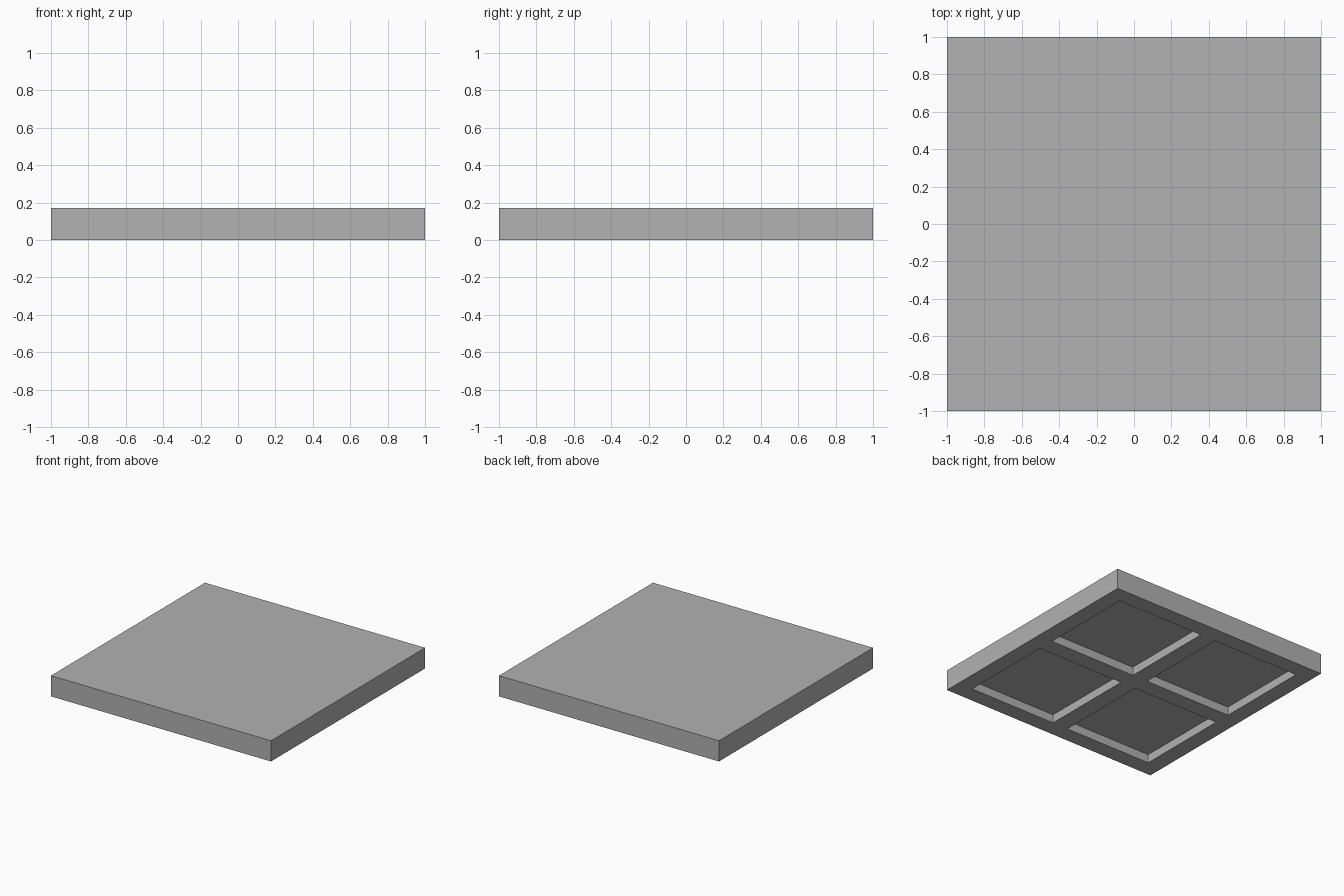
import bpy
import bmesh
from mathutils import Matrix

if "Cube" in bpy.data.objects:
    bpy.data.objects.remove(bpy.data.objects["Cube"], do_unlink=True)

SIZE, HEIGHT = 2.0, 0.17
INNER, OUTER = 0.07, 0.865   # pocket edges measured from the centre lines
DEPTH = 0.07


def make_material(name, rgb):
    mat = bpy.data.materials.new(name)
    mat.use_nodes = True
    mat.diffuse_color = (*rgb, 1)
    mat.node_tree.nodes["Principled BSDF"].inputs["Base Color"].default_value = (*rgb, 1)
    return mat


def underside(bm):
    return [f for f in bm.faces if f.normal.z < -0.5]


# Square slab standing on the ground
bm = bmesh.new()
bmesh.ops.create_cube(bm, size=1, matrix=Matrix.Translation((0, 0, HEIGHT / 2))
                      @ Matrix.Diagonal((SIZE, SIZE, HEIGHT, 1)))
bm.normal_update()

# Divide only the underside into border, pocket and rib cells
for normal in ((1, 0, 0), (0, 1, 0)):
    for offset in (-OUTER, -INNER, INNER, OUTER):
        faces = underside(bm)
        edges = {e for f in faces for e in f.edges}
        verts = {v for f in faces for v in f.verts}
        bmesh.ops.bisect_plane(bm, geom=[*verts, *edges, *faces],
                               plane_co=[n * offset for n in normal], plane_no=normal)
        bm.normal_update()

# Four square pockets sunk up into the underside
pockets = [f for f in underside(bm)
           if all(INNER < abs(c) < OUTER for c in f.calc_center_median().xy)]
for face in pockets:
    result = bmesh.ops.extrude_face_region(bm, geom=[face])
    moved = [g for g in result["geom"] if isinstance(g, bmesh.types.BMVert)]
    bmesh.ops.translate(bm, verts=moved, vec=(0, 0, DEPTH))
    if face.is_valid:
        bm.faces.remove(face)

# Merge the underside cells that lie on one level
bmesh.ops.recalc_face_normals(bm, faces=bm.faces)

mesh = bpy.data.meshes.new("tile_slab")
bm.to_mesh(mesh)
bm.free()
mesh.materials.append(make_material("plain grey", (0.445, 0.445, 0.445)))
slab = bpy.data.objects.new("tile_slab", mesh)
bpy.context.collection.objects.link(slab)
